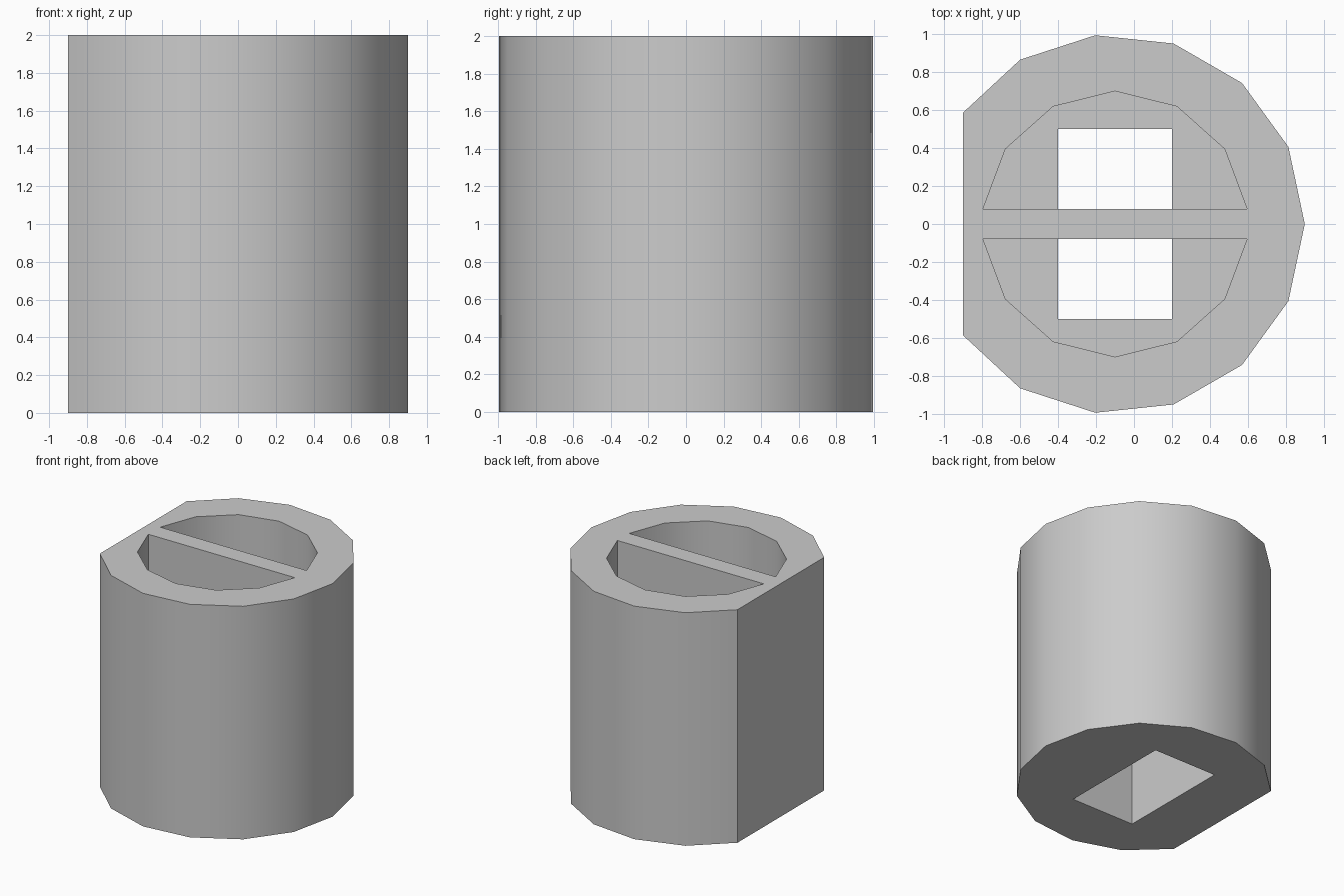
import bpy, bmesh
from math import cos, sin, pi, radians, asin

cube = bpy.data.objects.get("Cube")
if cube:
    bpy.data.objects.remove(cube, do_unlink=True)

AXIS_X = -0.1        # centre of the round profile
POCKET_FLOOR = 1.0
POCKET_R = 0.7
RIB = 0.08           # half thickness of the dividing rib

grey = bpy.data.materials.new("plain_grey")
grey.use_nodes = True
grey.diffuse_color = (0.6, 0.6, 0.6, 1)
grey.node_tree.nodes["Principled BSDF"].inputs["Base Color"].default_value = (0.6, 0.6, 0.6, 1)


def prism(name, outline, z0, z1):
    """Extrude a counter-clockwise outline from z0 to z1."""
    bm = bmesh.new()
    base = bm.faces.new([bm.verts.new((x, y, z0)) for x, y in outline])
    top = bmesh.ops.extrude_face_region(bm, geom=[base])["geom"]
    bmesh.ops.translate(bm, vec=(0, 0, z1 - z0),
                        verts=[v for v in top if isinstance(v, bmesh.types.BMVert)])
    bmesh.ops.recalc_face_normals(bm, faces=bm.faces)
    mesh = bpy.data.meshes.new(name)
    bm.to_mesh(mesh)
    bm.free()
    mesh.materials.append(grey)
    obj = bpy.data.objects.new(name, mesh)
    bpy.context.collection.objects.link(obj)
    return obj


def arc(radius, angles):
    return [(AXIS_X + radius * cos(a), radius * sin(a)) for a in angles]


# Body: fifteen-sided round with its three -x facets replaced by one flat
steps = [i for i in range(-6, 7)]
outline = [(max(x, -0.9), y) for x, y in arc(1.0, [radians(24 * i) for i in steps])]
body = prism("knob_body", outline, 0, 2)

# Two half-round pockets, leaving the rib between them
start = asin(RIB / POCKET_R)
half = arc(POCKET_R, [start + (pi - 2 * start) * i / 6 for i in range(7)])
cutters = [prism("back_pocket_cutter", half, POCKET_FLOOR, 2.2),
           prism("front_pocket_cutter", [(x, -y) for x, y in reversed(half)],
                 POCKET_FLOOR, 2.2)]

# Rectangular shaft hole from below, opening into both pockets
hole = [(-0.4, -0.5), (0.2, -0.5), (0.2, 0.5), (-0.4, 0.5)]
cutters.append(prism("shaft_hole_cutter", hole, -0.2, POCKET_FLOOR + 0.02))

for cutter in cutters:
    cutter.hide_render = True
    mod = body.modifiers.new(cutter.name, 'BOOLEAN')
    mod.operation = 'DIFFERENCE'
    mod.solver = 'EXACT'
    mod.object = cutter

# Apply the cuts and drop the cutters
depsgraph = bpy.context.evaluated_depsgraph_get()
result = bpy.data.meshes.new_from_object(body.evaluated_get(depsgraph))
body.modifiers.clear()
body.data = result
result.name = "knob_body"
for cutter in cutters:
    bpy.data.objects.remove(cutter, do_unlink=True)

# Smooth round walls, crisp rims and flats
bpy.ops.object.select_all(action='DESELECT')
body.select_set(True)
bpy.context.view_layer.objects.active = body
bpy.ops.object.shade_smooth_by_angle(angle=radians(30))
